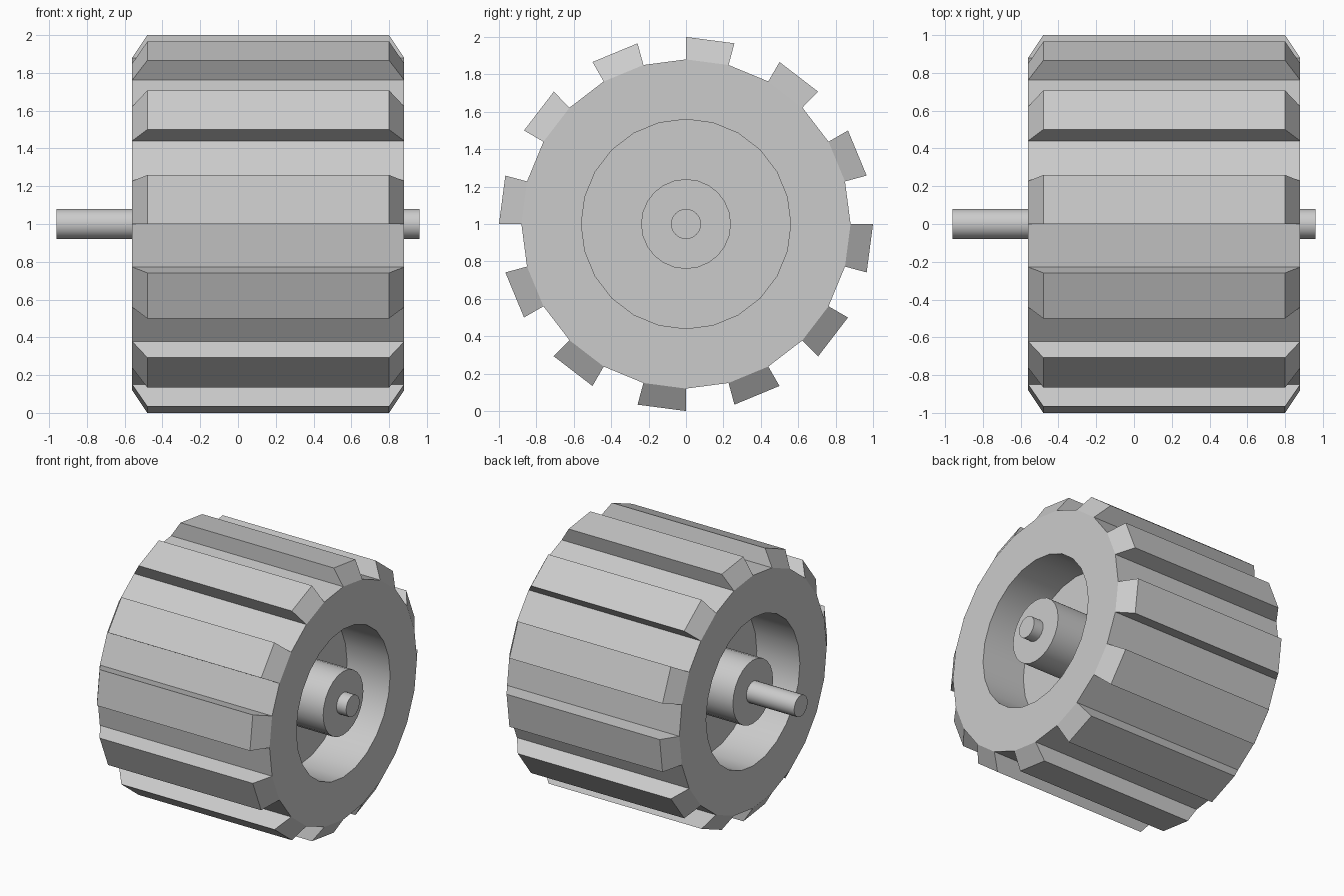
import bpy
import bmesh
from math import cos, sin, tau, pi

cube = bpy.data.objects.get("Cube")
if cube:
    bpy.data.objects.remove(cube, do_unlink=True)

SIDES = 24
LEFT, RIGHT = 0.88, -0.56      # side faces of the wheel along x
DEPTH = 0.36                   # depth of the dish on each side
AXIS_Z = 1.0

grey = bpy.data.materials.new("light_grey")
grey.use_nodes = True
colour = (0.6, 0.6, 0.6, 1)
grey.diffuse_color = colour
grey.node_tree.nodes["Principled BSDF"].inputs["Base Color"].default_value = colour


def lathe(bm, profile):
    """Revolve (x, radius) points about the x axis; return faces per band."""
    rings = [[bm.verts.new((x, r * cos(tau * i / SIDES), r * sin(tau * i / SIDES)))
              for i in range(SIDES)] for x, r in profile]
    bands = []
    for a, b in zip(rings, rings[1:]):
        bands.append([bm.faces.new((a[i], a[(i + 1) % SIDES], b[(i + 1) % SIDES], b[i]))
                      for i in range(SIDES)])
    return rings, bands


def finish(name, bm):
    bmesh.ops.recalc_face_normals(bm, faces=bm.faces[:])
    mesh = bpy.data.meshes.new(name)
    bm.to_mesh(mesh)
    bm.free()
    mesh.materials.append(grey)
    obj = bpy.data.objects.new(name, mesh)
    obj.location.z = AXIS_Z
    bpy.context.collection.objects.link(obj)
    return obj


def rod(name, x0, x1, radius):
    bm = bmesh.new()
    rings, bands = lathe(bm, [(x0, radius), (x1, radius)])
    for f in bands[0]:
        f.smooth = True
    for ring in rings:
        bm.faces.new(ring)
    return finish(name, bm)


# Tyre body with a dish on both sides
bm = bmesh.new()
rings, bands = lathe(bm, [
    (RIGHT + DEPTH, 0.2), (RIGHT + DEPTH, 0.56), (RIGHT, 0.56), (RIGHT, 0.88),
    (LEFT, 0.88), (LEFT, 0.56), (LEFT - DEPTH, 0.56), (LEFT - DEPTH, 0.2)])
for band in (bands[1], bands[5]):
    for f in band:
        f.smooth = True
bmesh.ops.recalc_face_normals(bm, faces=bm.faces[:])

# Raised treads on every other facet, tapered at the ends
for f in bands[3][1::2]:
    out = bmesh.ops.extrude_face_region(bm, geom=[f])["geom"]
    for v in (g for g in out if isinstance(g, bmesh.types.BMVert)):
        v.co.x += -0.08 if v.co.x > 0 else 0.08
        v.co.y /= 0.88
        v.co.z /= 0.88
    bm.faces.remove(f) if f.is_valid else None
finish("tyre", bm)

# Hub and the axle through it
rod("hub", RIGHT, LEFT, 0.24)
rod("axle", -0.96, 0.96, 0.08)
